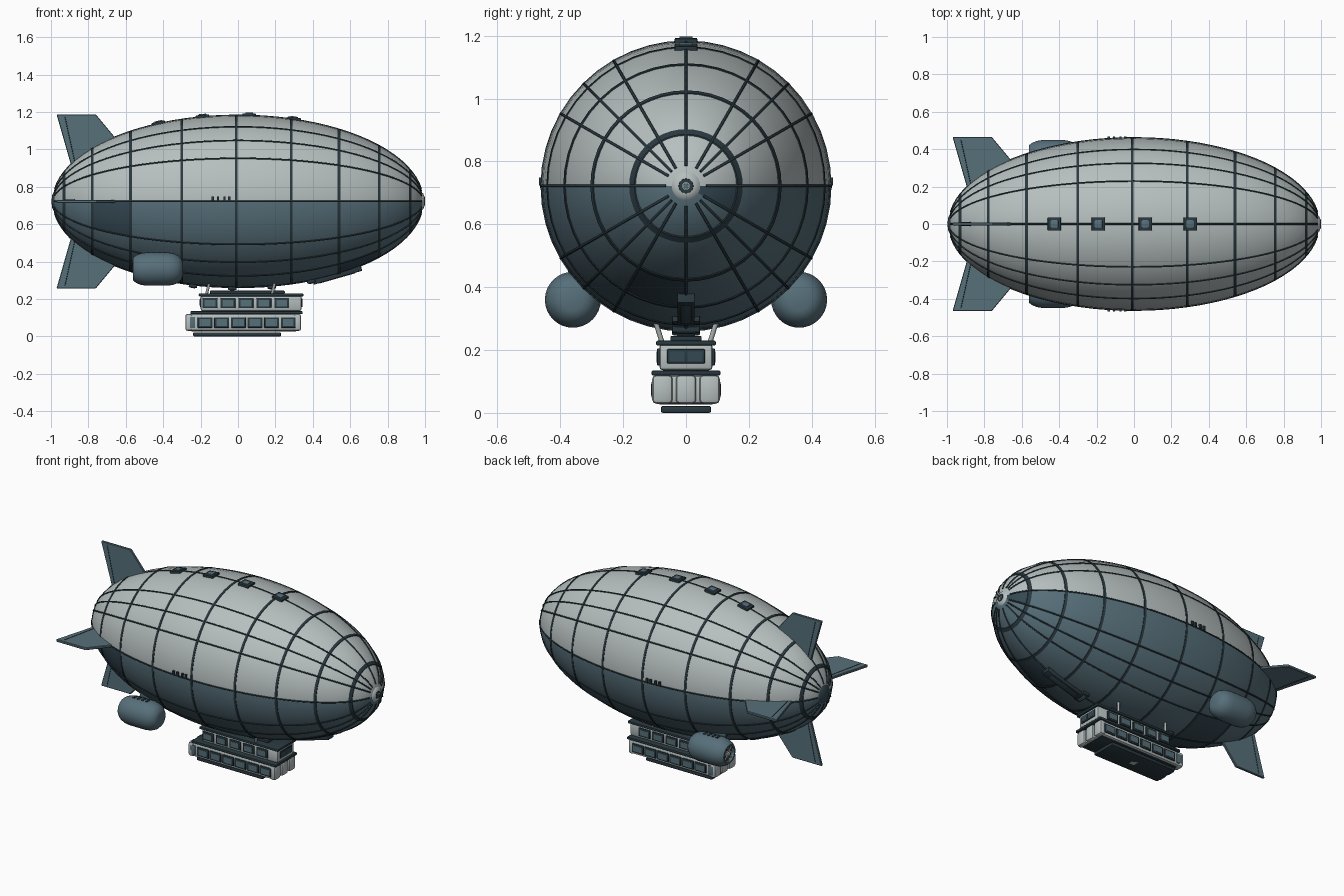
import bpy, bmesh, math
from mathutils import Vector

cube = bpy.data.objects.get("Cube")
if cube:
    bpy.data.objects.remove(cube, do_unlink=True)

A, B, ZC = 0.99, 0.46, 0.722  # hull half length, radius, axis height
RINGS = [0.92, 0.755, 0.54, 0.285, -0.01, -0.3, -0.575, -0.78, -0.93]


def material(name, rgb, rough=0.6):
    m = bpy.data.materials.new(name)
    m.use_nodes = True
    m.diffuse_color = (*rgb, 1)
    bsdf = m.node_tree.nodes["Principled BSDF"]
    bsdf.inputs["Base Color"].default_value = (*rgb, 1)
    bsdf.inputs["Roughness"].default_value = rough
    return m


LIGHT = material("pale grey", (0.47, 0.52, 0.52))
BLUE = material("slate blue", (0.095, 0.16, 0.195))
DEEP = material("deep slate", (0.035, 0.065, 0.085))
DARK = material("dark trim", (0.022, 0.04, 0.05))


def hull_r(x):
    return B * math.sqrt(max(0, 1 - (x / A) ** 2))


def finish(name, bm, mats, angle=35):
    bmesh.ops.recalc_face_normals(bm, faces=bm.faces)
    me = bpy.data.meshes.new(name)
    bm.to_mesh(me)
    bm.free()
    for m in mats:
        me.materials.append(m)
    me.shade_smooth()
    me.set_sharp_from_angle(angle=math.radians(angle))
    ob = bpy.data.objects.new(name, me)
    bpy.context.collection.objects.link(ob)
    return ob


def lathe(name, profile, mats, centre=(0, 0, ZC), closed=False, seg=48, rule=None):
    """Spin (x, radius) points around a lengthwise axis."""
    bm = bmesh.new()
    rows = []
    for x, r in profile:
        if r < 1e-5:
            rows.append([bm.verts.new((x, 0, 0))] * seg)
        else:
            turn = [2 * math.pi * i / seg for i in range(seg)]
            rows.append([bm.verts.new((x, r * math.cos(a), r * math.sin(a))) for a in turn])
    if closed:
        rows.append(rows[0])
    for p, q in zip(rows, rows[1:]):
        for i in range(seg):
            j = (i + 1) % seg
            corners = list(dict.fromkeys((p[i], p[j], q[j], q[i])))
            f = bm.faces.new(corners)
            if rule:
                f.material_index = rule(f.calc_center_median())
    ob = finish(name, bm, mats)
    ob.location = centre
    return ob


def box(name, centre, size, mat, bevel=0.0, tilt=0.0, roll=0.0):
    bm = bmesh.new()
    bmesh.ops.create_cube(bm, size=1)
    bmesh.ops.scale(bm, vec=size, verts=bm.verts)
    if bevel:
        bmesh.ops.bevel(bm, geom=bm.edges[:], offset=bevel, segments=2, affect='EDGES', profile=0.5)
    ob = finish(name, bm, [mat])
    ob.location = centre
    ob.rotation_euler = (roll, tilt, 0)
    return ob


def tube(name, points, radius, mat):
    cu = bpy.data.curves.new(name, 'CURVE')
    cu.dimensions = '3D'
    cu.bevel_depth = radius
    cu.bevel_resolution = 1
    cu.use_fill_caps = True
    sp = cu.splines.new('POLY')
    sp.points.add(len(points) - 1)
    for pt, co in zip(sp.points, points):
        pt.co = (*co, 1)
    cu.materials.append(mat)
    ob = bpy.data.objects.new(name, cu)
    bpy.context.collection.objects.link(ob)
    return ob


# Envelope: pale above the equator, slate below, with a few deeper panels
DEEP_PANELS = [(-0.78, -0.575, 180, 210), (0.92, 1, 330, 360),
               (0.54, 0.755, 240, 270), (-0.575, -0.3, 240, 300)]


def hull_rule(c):
    if c.z > 0:
        return 0
    phi = math.degrees(math.atan2(c.z, c.y)) % 360
    deep = any(a < c.x < b and lo < phi < hi for a, b, lo, hi in DEEP_PANELS)
    return 2 if deep else 1


stations = [0] + [math.acos(x / A) for x in RINGS] + [math.pi]
thetas = [a + (b - a) * k / 4 for a, b in zip(stations, stations[1:]) for k in range(4)] + [math.pi]
lathe("envelope", [(A * math.cos(t), B * math.sin(t)) for t in thetas],
      [LIGHT, BLUE, DEEP], rule=hull_rule)

# Ring bands and lengthwise seams
for x in RINGS:
    w = 0.007
    lathe("ring_band", [(x - w, hull_r(x - w) - 0.006), (x - w, hull_r(x - w) + 0.003),
                        (x + w, hull_r(x + w) + 0.003), (x + w, hull_r(x + w) - 0.006)],
          [DARK], closed=True)
for deg in (0, 30, 45, 60, 90, 120, 135, 150, 180, 210, 225, 240, 270, 300, 315, 330):
    a = math.radians(deg)
    path = []
    for k in range(41):
        t = 0.14 + (math.pi - 0.28) * k / 40
        r = B * math.sin(t)
        path.append((A * math.cos(t), r * math.cos(a), ZC + r * math.sin(a)))
    tube("seam", path, 0.0045, DARK)

# Nose and tail caps
lathe("nose_cap", [(0.96, 0), (0.96, 0.045), (0.975, 0.052), (0.99, 0.042), (0.997, 0.025), (0.998, 0)], [LIGHT], seg=24)
lathe("nose_ring", [(0.99, 0), (0.99, 0.025), (0.999, 0.023), (0.999, 0.012), (0.996, 0.012), (0.996, 0)], [DARK], seg=24)
lathe("nose_bolt", [(0.99, 0), (0.99, 0.01), (1.0, 0.008), (1.0, 0)], [BLUE], seg=16)
lathe("tail_cap", [(-0.955, 0), (-0.955, 0.085), (-0.975, 0.07), (-0.993, 0.035), (-0.998, 0)], [DEEP], seg=24)

# Four tail fins with hinge lines
for k, side in enumerate(("left", "upper", "right", "lower")):
    outline = [(-0.97, 0.465), (-0.76, 0.465), (-0.66, 0.345), (-0.6, 0.25), (-0.88, 0.15)]
    bm = bmesh.new()
    base = bm.faces.new([bm.verts.new((x, r, -0.008)) for x, r in outline])
    ext = bmesh.ops.extrude_face_region(bm, geom=[base])
    top = [v for v in ext["geom"] if isinstance(v, bmesh.types.BMVert)]
    bmesh.ops.translate(bm, verts=top, vec=(0, 0, 0.016))
    bmesh.ops.bevel(bm, geom=bm.edges[:], offset=0.003, segments=1, affect='EDGES')
    fin = finish(side + "_fin", bm, [BLUE], 20)
    fin.location = (0, 0, ZC)
    fin.rotation_euler = (k * math.pi / 2, 0, 0)
    for s in (-1, 1):
        hinge = tube("fin_hinge", [(-0.925, 0.45, s * 0.008), (-0.87, 0.2, s * 0.008)], 0.002, DARK)
        hinge.location = fin.location
        hinge.rotation_euler = fin.rotation_euler

# Roof vents and smaller belly fittings, tilted to the hull
for x in (-0.425, -0.19, 0.06, 0.3):
    slope = math.atan2(B * B * x, A * A * hull_r(x))
    z = ZC + hull_r(x)
    box("vent_base", (x, 0, z), (0.072, 0.072, 0.022), DARK, 0.004, slope)
    box("vent_lid", (x, 0, z + 0.01), (0.042, 0.042, 0.012), BLUE, 0.003, slope)
for x in (-0.24, -0.03, 0.18, 0.39):
    z = ZC - hull_r(x)
    slope = -math.atan2(B * B * x, A * A * hull_r(x))
    box("belly_fitting", (x, 0, z), (0.045, 0.09, 0.03), DARK, 0.005, slope)
    box("belly_fitting_cover", (x, 0, z - 0.012), (0.025, 0.06, 0.012), BLUE, 0.003, slope)

# Forward keel hatch
box("keel_hatch", (0.53, 0, 0.33), (0.27, 0.055, 0.034), DARK, 0.004, -math.radians(16))
box("keel_hatch_panel", (0.53, 0, 0.316), (0.2, 0.035, 0.012), DEEP, 0.003, -math.radians(16))

for s in (-1, 1):
    # Little posts along the equator
    for x in (-0.135, -0.107, -0.072, -0.047):
        box("equator_post", (x, s * 0.461, ZC + 0.014), (0.013, 0.014, 0.026), DARK)

    # Engine pods with fans at the rear
    pod = (-0.43, s * 0.36, 0.36)
    shell = [(0.135, 0), (0.135, 0.035), (0.128, 0.055), (0.11, 0.073), (0.085, 0.084), (0.055, 0.089),
             (-0.06, 0.089), (-0.09, 0.084), (-0.115, 0.074), (-0.132, 0.06), (-0.132, 0.05), (-0.11, 0.048), (-0.11, 0)]
    lathe("engine_pod", shell, [BLUE], pod, seg=32)
    lathe("pod_intake", [(-0.112, 0), (-0.112, 0.048)], [DARK], pod, seg=32)
    lathe("fan_hub", [(-0.11, 0.015), (-0.13, 0.012), (-0.134, 0)], [LIGHT], pod, seg=16)
    for k in range(4):
        box("fan_blade", Vector(pod) + Vector((-0.121, 0, 0)), (0.006, 0.095, 0.007), LIGHT, 0, 0, k * math.pi / 4)
    for k in range(4):
        box("pod_louvre", (-0.48 + 0.03 * k, s * 0.36, 0.449), (0.014, 0.03, 0.006), DARK)
    box("pod_pylon", (-0.43, s * 0.3, 0.42), (0.12, 0.1, 0.025), DEEP, 0.005, 0, s * math.radians(-45) + math.pi)

    # Gondola struts
    for x in (-0.17, 0.18):
        tube("gondola_strut", [(x, s * 0.075, 0.22), (x + 0.02, s * 0.1, 0.3)], 0.008, LIGHT)

# Gondola decks
box("upper_cabin", (0.07, 0, 0.178), (0.54, 0.17, 0.085), LIGHT, 0.012)
box("upper_roof", (0.07, 0, 0.222), (0.56, 0.19, 0.016), DARK, 0.005)
box("roof_step", (0.05, 0, 0.236), (0.4, 0.1, 0.018), DARK, 0.005)
box("middle_deck", (0.045, 0, 0.127), (0.6, 0.22, 0.016), DARK, 0.005)
box("lower_cabin", (0.03, 0, 0.075), (0.59, 0.204, 0.09), LIGHT, 0.012)
for x in (-0.262, 0.318):
    for y in (-0.075, 0, 0.075):
        box("rounded_end_panel", (x, y, 0.075), (0.04, 0.066, 0.092), LIGHT, 0.014)
box("lower_sill", (0.03, 0, 0.032), (0.56, 0.17, 0.012), DARK, 0.003)
box("bottom_skid", (-0.005, 0, 0.011), (0.47, 0.16, 0.022), DARK, 0.006)
box("bottom_lamp", (0, 0, 0.002), (0.04, 0.04, 0.004), LIGHT)


# Gondola windows: dark frames around slate panes
def window(x, y, z, width, height, s):
    box("window_frame", (x, y, z), (width, 0.012, height), DARK, 0.003)
    box("window_pane", (x, y + s * 0.005, z), (width - 0.022, 0.006, height - 0.02), BLUE)


for s in (-1, 1):
    for k in range(5):
        window(-0.15 + 0.096 * k, s * 0.086, 0.178, 0.08, 0.054, s)
    for k in range(6):
        window(-0.176 + 0.089 * k, s * 0.103, 0.074, 0.08, 0.056, s)
    box("rear_side_pane", (-0.25, s * 0.103, 0.074), (0.04, 0.01, 0.06), BLUE, 0.003)
for x in (-0.2, 0.34):
    box("end_window", (x, 0, 0.18), (0.009, 0.12, 0.045), DARK, 0.002)
    for y in (-0.028, 0.028):
        box("end_window_pane", (x, y, 0.18), (0.012, 0.048, 0.032), DEEP)
